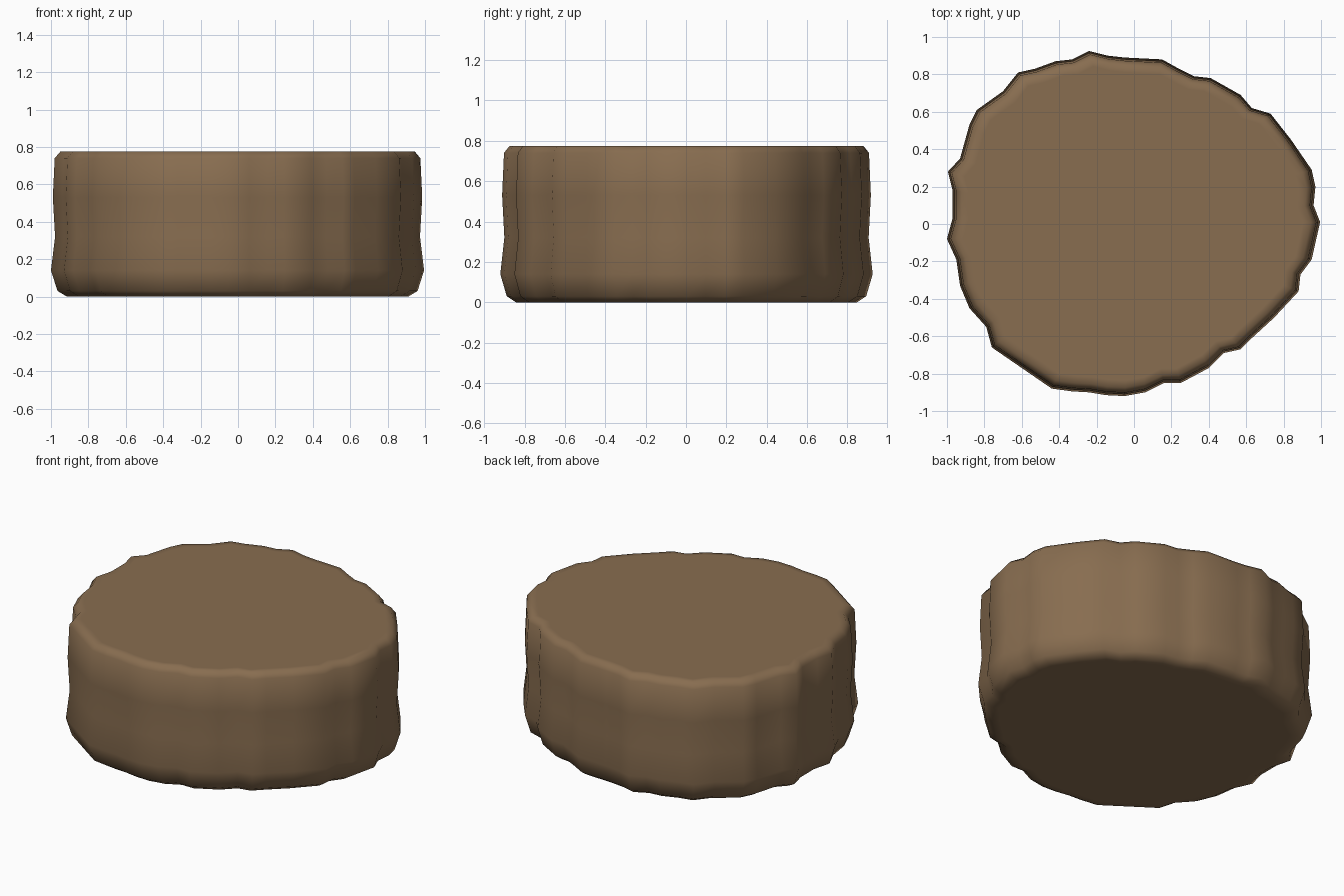
import bpy
import bmesh
import math

# Remove the default object
default_object = bpy.data.objects.get("Cube")
if default_object:
    bpy.data.objects.remove(default_object, do_unlink=True)

# Irregular outline of the log slice, counter-clockwise from the left side
OUTLINE = [
    (.995, .01), (.96, .1), (.97, .2), (.95, .29), (.84, .45), (.73, .59),
    (.63, .62), (.57, .69), (.41, .78), (.32, .79), (.24, .83), (.15, .88),
    (-.05, .89), (-.14, .9), (-.24, .925), (-.33, .88), (-.42, .87), (-.53, .83),
    (-.62, .81), (-.7, .71), (-.84, .61), (-.88, .53), (-.93, .35), (-.995, .28),
    (-.97, .18), (-.97, .03), (-1, -.08), (-.95, -.19), (-.93, -.33), (-.88, -.45),
    (-.79, -.55), (-.76, -.66), (-.6, -.77), (-.44, -.88), (-.33, -.895), (-.24, -.9),
    (-.15, -.915), (-.05, -.92), (.06, -.9), (.16, -.85), (.25, -.85), (.4, -.77),
    (.48, -.69), (.57, -.67), (.63, -.61), (.75, -.5), (.88, -.36), (.89, -.27),
    (.95, -.19),
]

# Rings from bottom to top: scale of the outline, height
PROFILE = [
    (.87, 0), (.915, 0), (.965, .03), (1, .14), (.978, .32),
    (.99, .53), (.98, .74), (.95, .775), (.91, .775),
]


def make_material(name, color):
    material = bpy.data.materials.new(name)
    material.use_nodes = True
    material.diffuse_color = color
    material.node_tree.nodes["Principled BSDF"].inputs["Base Color"].default_value = color
    return material


def loft(name, outline, profile, material):
    """Stack scaled copies of the outline, bridge them and cap both ends."""
    bm = bmesh.new()
    rings = [[bm.verts.new((x * scale, y * scale, z)) for x, y in outline]
             for scale, z in profile]
    count = len(outline)
    for lower, upper in zip(rings, rings[1:]):
        for i in range(count):
            j = (i + 1) % count
            bm.faces.new((lower[i], lower[j], upper[j], upper[i]))
    bm.faces.new(list(reversed(rings[0])))
    bm.faces.new(rings[-1])

    mesh = bpy.data.meshes.new(name)
    bm.to_mesh(mesh)
    bm.free()
    mesh.materials.append(material)
    obj = bpy.data.objects.new(name, mesh)
    bpy.context.collection.objects.link(obj)
    return obj


# Solid slice with a rippled side and softened rims
brown = make_material("warm brown", (.246, .153, .08, 1))
log_slice = loft("log_slice", OUTLINE, PROFILE, brown)

bpy.ops.object.select_all(action="DESELECT")
log_slice.select_set(True)
bpy.context.view_layer.objects.active = log_slice
bpy.ops.object.shade_smooth_by_angle(angle=math.radians(60))
